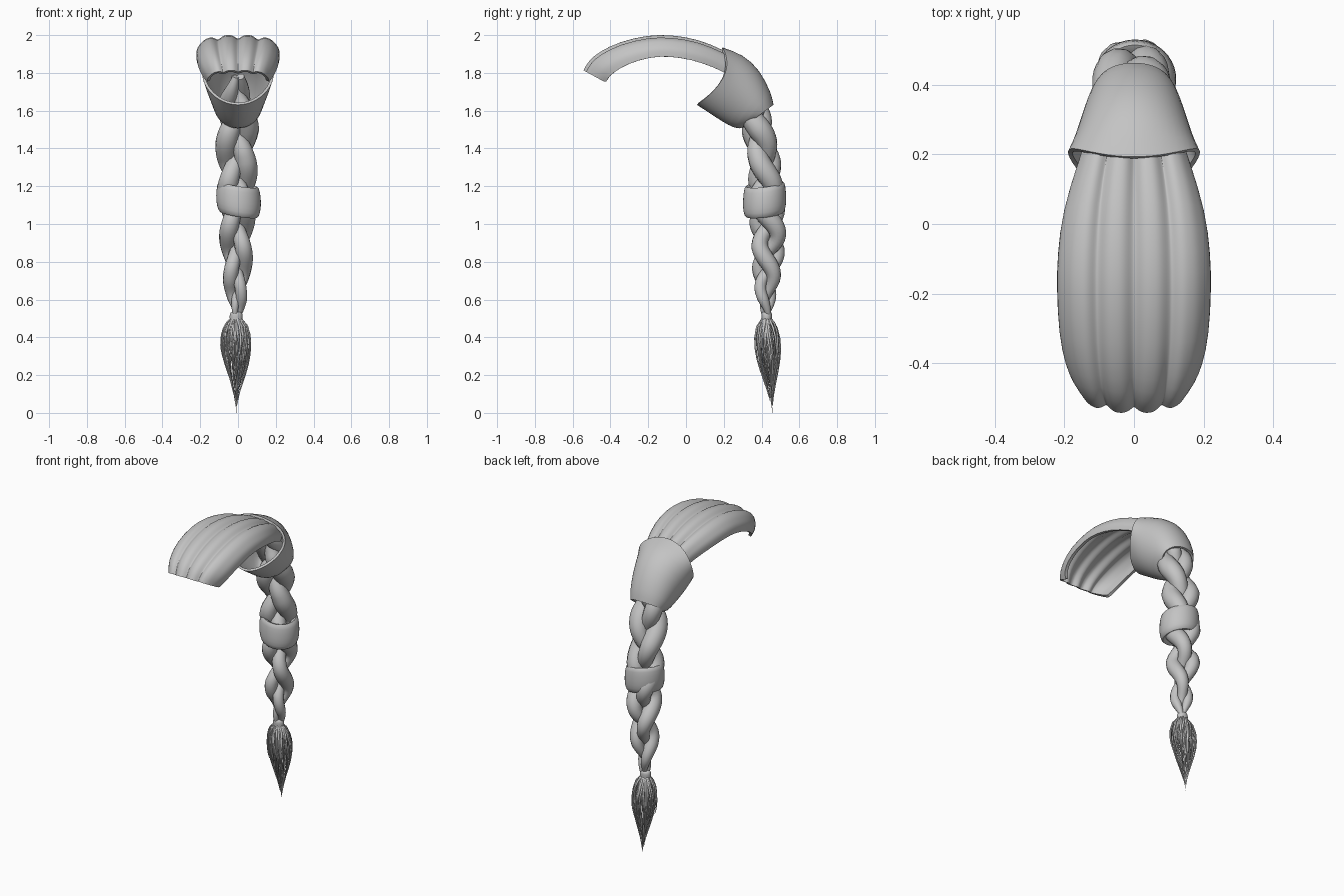
import bpy, math, random
from mathutils import Vector

random.seed(4)
if "Cube" in bpy.data.objects:
    bpy.data.objects.remove(bpy.data.objects["Cube"], do_unlink=True)

grey = bpy.data.materials.new("plain_grey")
grey.use_nodes = True
grey.diffuse_color = (0.55, 0.55, 0.55, 1)
bsdf = next(n for n in grey.node_tree.nodes if n.type == 'BSDF_PRINCIPLED')
bsdf.inputs["Base Color"].default_value = grey.diffuse_color


def finish(ob, angle=45):
    """Bake modifiers and curves to a mesh, then smooth it."""
    bpy.ops.object.select_all(action='DESELECT')
    ob.select_set(True)
    bpy.context.view_layer.objects.active = ob
    bpy.ops.object.convert(target='MESH')
    bpy.ops.object.shade_smooth_by_angle(angle=math.radians(angle))


def loft(name, rows, closed, thickness=0.0):
    """Skin a list of equal-length point rows, soften and thicken it."""
    n = len(rows[0])
    faces = []
    for i in range(len(rows) - 1):
        for j in range(n if closed else n - 1):
            k = (j + 1) % n
            faces.append((i * n + j, i * n + k, (i + 1) * n + k, (i + 1) * n + j))
    me = bpy.data.meshes.new(name)
    me.from_pydata([p for r in rows for p in r], [], faces)
    me.materials.append(grey)
    ob = bpy.data.objects.new(name, me)
    bpy.context.collection.objects.link(ob)
    ob.modifiers.new("soft", 'SUBSURF').levels = 1
    if thickness:
        m = ob.modifiers.new("wall", 'SOLIDIFY')
        m.thickness = thickness
        m.offset = 0
    finish(ob)


def tubes(name, paths, sides):
    """Round strands; each path is a list of (point, radius)."""
    cu = bpy.data.curves.new(name, 'CURVE')
    cu.dimensions = '3D'
    cu.bevel_depth = 1.0
    cu.bevel_resolution = sides
    cu.use_fill_caps = True
    for path in paths:
        sp = cu.splines.new('POLY')
        sp.points.add(len(path) - 1)
        for pt, (co, r) in zip(sp.points, path):
            pt.co = (*co, 1)
            pt.radius = r
    cu.materials.append(grey)
    ob = bpy.data.objects.new(name, cu)
    bpy.context.collection.objects.link(ob)
    finish(ob, 60)


def sample(table, t):
    """Linear lookup in rows sorted by descending first value."""
    for a, b in zip(table, table[1:]):
        if t >= b[0]:
            f = min(1, max(0, (a[0] - t) / (a[0] - b[0])))
            return [p + (q - p) * f for p, q in zip(a[1:], b[1:])]
    return table[-1][1:]


# Ridged crest: open arched section swept forward (y, z, half width, depth)
crest = [(0.28, 1.86, .13, .09), (0.2, 1.912, .155, .095), (0.06, 1.972, .197, .105),
         (-0.08, 1.993, .211, .105), (-0.2, 1.993, .213, .108), (-0.35, 1.957, .207, .115),
         (-0.45, 1.908, .19, .125), (-0.51, 1.86, .172, .13), (-0.535, 1.81, .155, .13)]
rows = []
for i, (y, z, w, d) in enumerate(crest):
    a, b = crest[max(i - 1, 0)], crest[min(i + 1, len(crest) - 1)]
    t = Vector((b[0] - a[0], b[1] - a[1])).normalized()
    row = []
    for j in range(49):
        s = math.sin((j / 24 - 1) * math.pi / 2)
        drop = d * (1 - max(0, 1 - abs(s) ** 3) ** (1 / 3))
        # rounded valleys between the four lobes
        drop += 0.022 * math.cos(2 * math.pi * s) ** 4 * (1 - s ** 6) \
            if abs(math.sin(2 * math.pi * s)) < 1 else 0
        row.append((w * s, y - t.y * drop, z + t.x * drop))
    rows.append(row)
loft("ridged_crest", rows, False, 0.018)

# Hood wrap: tapering sleeve (top y, top z, bottom y, bottom z, half width)
wrap = [(.19, 1.93, .06, 1.635, .184), (.30, 1.893, .16, 1.57, .165),
        (.385, 1.815, .23, 1.525, .14), (.447, 1.69, .285, 1.505, .118),
        (.457, 1.63, .32, 1.53, .10)]
rows = []
for i, (ty, tz, by, bz, w) in enumerate(wrap):
    row = []
    for j in range(24):
        a = j / 24 * 2 * math.pi
        c, s = math.cos(a), math.sin(a)
        f = (1 + c) / 2
        notch = 0.075 * s * s if i == 0 else 0
        row.append((w * s * (1 + 0.12 * c), by + (ty - by) * f + notch,
                    bz + (tz - bz) * f))
    rows.append(row)
loft("hood_wrap", rows, True, 0.014)

# Three-strand braid around a bent spine (z, y, half width, half depth)
spine = [(1.80, .24, .03, .03), (1.65, .35, .095, .08), (1.5, .38, .115, .085),
         (1.35, .415, .11, .085), (1.1, .425, .10, .095), (0.9, .44, .09, .092),
         (0.7, .425, .073, .072), (0.6, .425, .055, .05), (0.51, .427, .022, .022)]
paths = []
for k in range(3):
    path = []
    for i in range(81):
        z = 1.78 - i / 80 * 1.27
        y, hx, hy = sample(spine, z)
        ph = 2 * math.pi * ((z - 0.86) / 0.72 + k / 3)
        r = hx * (0.43 + 0.12 * math.sin(ph) ** 2)
        path.append(((0.48 * hx * math.sin(ph) - 0.006,
                      y + (hy - 0.47 * hx) * math.sin(2 * ph), z), r))
    paths.append(path)
tubes("braid_strands", paths, 4)


def ring(name, cx, cy, profile, tilt_x, tilt_y):
    """Tilted oval collar from (x radius, y radius, z) rows."""
    rows = []
    for rx, ry, z in profile:
        row = []
        for j in range(20):
            a = j / 20 * 2 * math.pi
            x, y = rx * math.cos(a), ry * math.sin(a)
            row.append((cx + x, cy + y, z + tilt_x * x + tilt_y * y))
        rows.append(row)
    loft(name, rows, True)


# Broad band round the middle and small tie above the tuft
ring("middle_band", 0.003, 0.416,
     [(.075, .075, 1.195), (.103, .103, 1.22), (.116, .112, 1.19), (.122, .117, 1.13),
      (.117, .115, 1.075), (.10, .10, 1.04), (.075, .075, 1.06)], -0.16, 0.12)
ring("tuft_tie", -0.01, 0.427,
     [(.015, .015, .535), (.03, .027, .535), (.036, .03, .515), (.033, .027, .497),
      (.036, .03, .485), (.015, .015, .475)], 0, 0)

# Tuft: fine ragged hairs that swell out and gather to a point
count = 60
hairs = []
for k in range(count):
    a = k * 2.39996
    spread = 0.25 + 0.8 * math.sqrt((k + 0.5) / count) * random.uniform(0.8, 1.05)
    end = 0 if k == 0 else random.uniform(0.03, 0.27)
    hair = []
    for i in range(9):
        f = i / 8
        z = 0.51 + (end - 0.51) * f
        g = (0.51 - z) / 0.51
        swell = 0.016 + 0.07 * math.sin(math.pi * min(1, g) ** 0.6) ** 1.2
        swell *= spread * (1 - g ** 3)
        a2 = a + 0.15 * math.sin(5 * f + k)
        hair.append(((-0.01 + swell * math.cos(a2),
                      0.427 + 0.03 * g + 0.8 * swell * math.sin(a2), z),
                     0.006 * (1 - f) ** 0.6 + 0.0008))
    hairs.append(hair)
tubes("tuft_hairs", hairs, 1)
